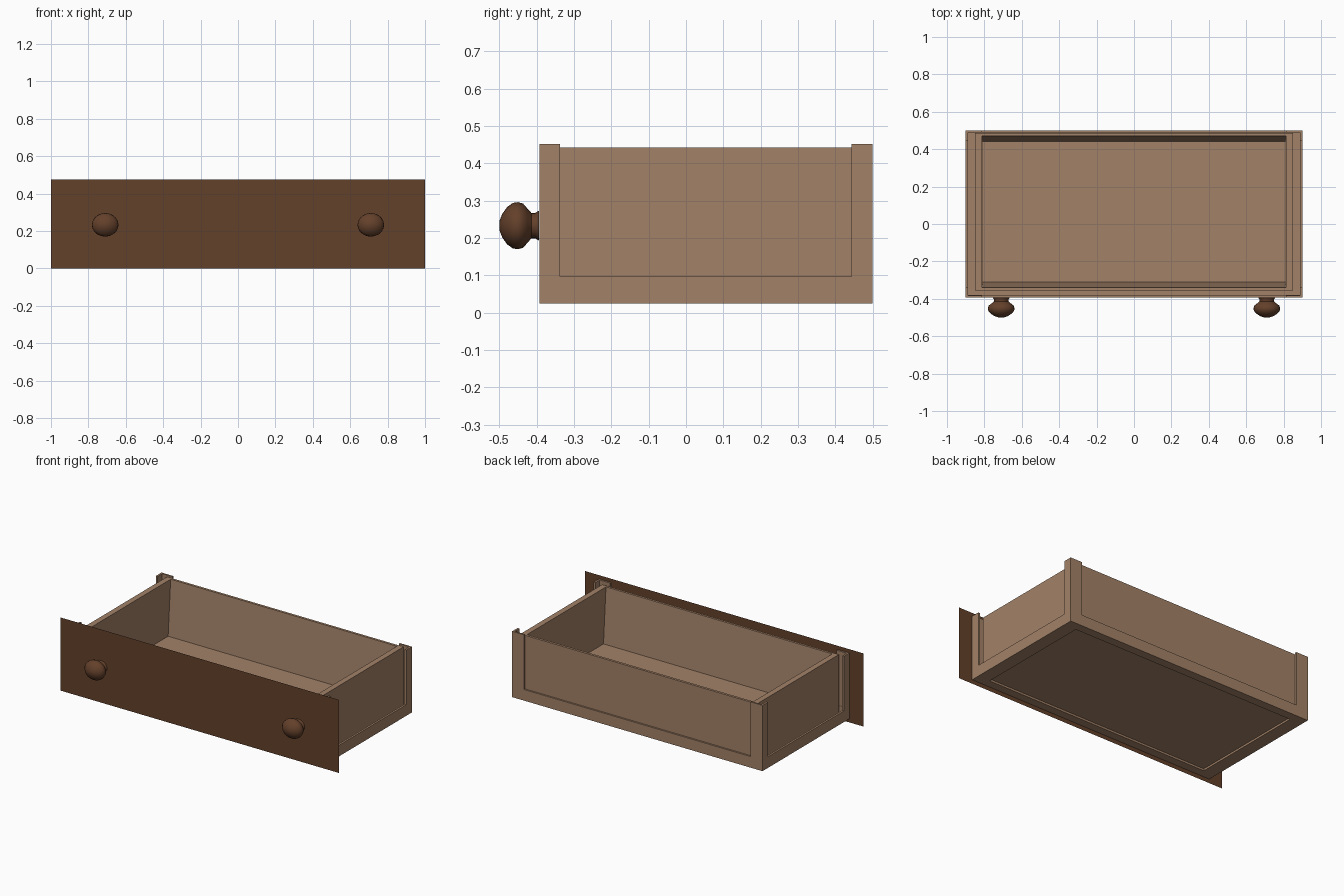
import bpy, bmesh, math

old = bpy.data.objects.get("Cube")
if old:
    bpy.data.objects.remove(old, do_unlink=True)


def material(name, rgb):
    m = bpy.data.materials.new(name)
    m.use_nodes = True
    color = (*rgb, 1)
    m.diffuse_color = color
    bsdf = m.node_tree.nodes["Principled BSDF"]
    bsdf.inputs["Base Color"].default_value = color
    bsdf.inputs["Roughness"].default_value = 0.8
    return m


light_wood = material("light_wood", (0.365, 0.222, 0.137))
dark_wood = material("dark_wood", (0.127, 0.052, 0.024))


def finish(name, bm, mat):
    bmesh.ops.recalc_face_normals(bm, faces=bm.faces)
    mesh = bpy.data.meshes.new(name)
    bm.to_mesh(mesh)
    bm.free()
    mesh.materials.append(mat)
    obj = bpy.data.objects.new(name, mesh)
    bpy.context.collection.objects.link(obj)
    return obj


def loft(name, rings, mat):
    """Skin closed rings of points and cap both ends."""
    bm = bmesh.new()
    loops = [[bm.verts.new(p) for p in ring] for ring in rings]
    n = len(loops[0])
    for a, b in zip(loops, loops[1:]):
        for i in range(n):
            j = (i + 1) % n
            bm.faces.new((a[i], a[j], b[j], b[i]))
    bm.faces.new(loops[0][::-1])
    bm.faces.new(loops[-1])
    return finish(name, bm, mat)


def rect(hx, y0, y1, z):
    return [(-hx, y0, z), (hx, y0, z), (hx, y1, z), (-hx, y1, z)]


# Main dimensions
HX, FRONT, BACK = 0.9, -0.392, 0.5
IN_X, IN_FRONT, IN_BACK = 0.813, -0.337, 0.443
BASE, RAIL, WALL, POST = 0.025, 0.097, 0.443, 0.452
THICK = 0.013
SHELL = (HX - THICK, FRONT + THICK, BACK - THICK + 0.002)
TRAY = (0.85, -0.355, 0.486)

# Tray: recessed underside, thin outer rail, narrow gap, walls with sloped inside
loft("tray", [
    rect(IN_X, IN_FRONT, IN_BACK, BASE + THICK),
    rect(IN_X, IN_FRONT, IN_BACK, BASE),
    rect(HX, FRONT, BACK, BASE),
    rect(HX, FRONT, BACK, RAIL),
    rect(*SHELL, RAIL),
    rect(*SHELL, BASE + THICK),
    rect(*TRAY, BASE + THICK),
    rect(*TRAY, WALL),
    rect(IN_X, -0.34, 0.47, WALL),
    rect(0.81, -0.31, 0.44, 0.085),
], light_wood)


# Thin L-shaped corner posts standing on the rail, free of the tray walls
def corner_post(name, side, y_out, y_in):
    t = math.copysign(THICK - 0.002, y_in - y_out)
    profile = [(HX, y_out), (HX, y_in), (HX - THICK, y_in),
               (HX - THICK, y_out + t), (IN_X, y_out + t), (IN_X, y_out)]
    loft(name, [[(side * x, y, z) for x, y in profile] for z in (RAIL, POST)], light_wood)


for side, label in ((1, "left"), (-1, "right")):
    corner_post("front_post_" + label, side, FRONT, IN_FRONT)
    corner_post("back_post_" + label, side, BACK, IN_BACK)

# Front panel, a single flat sheet
panel = bmesh.new()
panel.faces.new([panel.verts.new((x, FRONT - 0.002, z))
                 for x, z in ((-1, 0), (1, 0), (1, 0.475), (-1, 0.475))])
finish("front_panel", panel, dark_wood)

# Turned knobs: (distance from panel, radius)
knob_profile = [(0, 0.04), (0.01, 0.034), (0.02, 0.034), (0.03, 0.045), (0.042, 0.059),
                (0.056, 0.063), (0.07, 0.061), (0.085, 0.05), (0.098, 0.032), (0.106, 0.012)]
SEGMENTS = 20
for side, label in ((1, "left"), (-1, "right")):
    rings = []
    for d, r in knob_profile:
        angles = [2 * math.pi * i / SEGMENTS for i in range(SEGMENTS)]
        rings.append([(side * 0.71 + 1.13 * r * math.cos(a), FRONT - 0.002 - d,
                       0.233 + r * math.sin(a)) for a in angles])
    knob = loft("knob_" + label, rings, dark_wood)
    bpy.ops.object.select_all(action="DESELECT")
    knob.select_set(True)
    bpy.context.view_layer.objects.active = knob
    bpy.ops.object.shade_smooth_by_angle(angle=math.radians(40))
